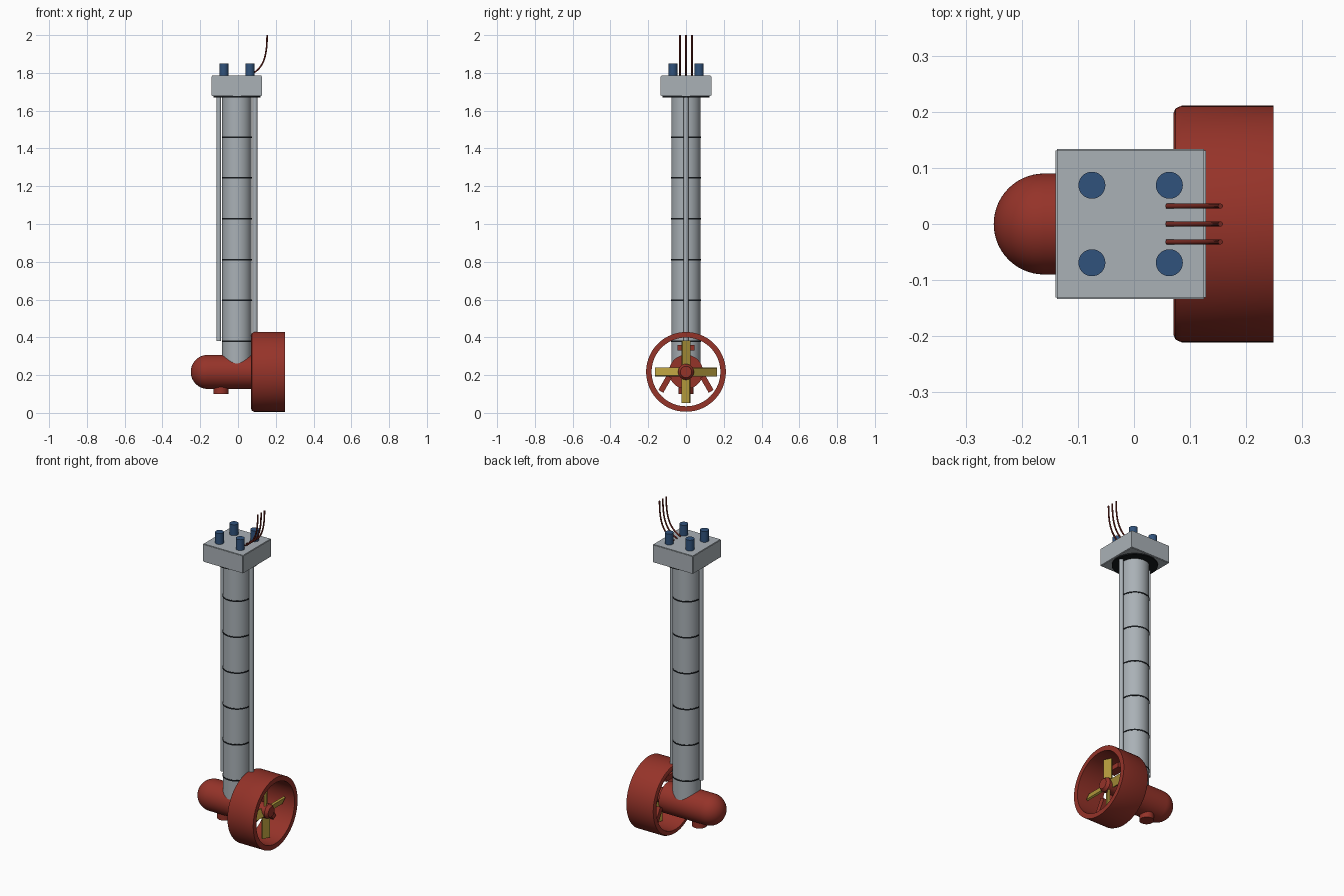
import bpy, bmesh
from math import sin, cos, pi, radians
from mathutils import Matrix, Vector

cube = bpy.data.objects.get("Cube")
if cube:
    bpy.data.objects.remove(cube, do_unlink=True)


def material(name, rgb):
    m = bpy.data.materials.new(name)
    m.use_nodes = True
    m.diffuse_color = (*rgb, 1)
    m.node_tree.nodes["Principled BSDF"].inputs["Base Color"].default_value = (*rgb, 1)
    return m


RED = material("red paint", (0.30, 0.033, 0.022))
GREY = material("light grey metal", (0.40, 0.44, 0.47))
BLACK = material("black rubber", (0.008, 0.01, 0.012))
BLUE = material("blue bolt", (0.03, 0.085, 0.2))
BRASS = material("brass", (0.45, 0.32, 0.045))
CABLE = material("dark red cable", (0.16, 0.02, 0.014))


def finish(name, bm, mat, smooth=True):
    bmesh.ops.recalc_face_normals(bm, faces=bm.faces)
    me = bpy.data.meshes.new(name)
    bm.to_mesh(me)
    bm.free()
    ob = bpy.data.objects.new(name, me)
    bpy.context.collection.objects.link(ob)
    me.materials.append(mat)
    if smooth:
        bpy.ops.object.select_all(action='DESELECT')
        ob.select_set(True)
        bpy.context.view_layer.objects.active = ob
        bpy.ops.object.shade_smooth_by_angle(angle=radians(35))
    return ob


def lathe(name, profile, mat, centre, axis="Z", closed=False, steps=64):
    """Spin (distance along axis, radius) points around an axis."""
    bm = bmesh.new()
    verts = [bm.verts.new((r, 0, a)) for a, r in profile]
    pairs = list(zip(verts, verts[1:]))
    if closed:
        pairs.append((verts[-1], verts[0]))
    edges = [bm.edges.new(p) for p in pairs]
    bmesh.ops.spin(bm, geom=verts + edges, cent=(0, 0, 0), axis=(0, 0, 1),
                   angle=2 * pi, steps=steps, use_merge=True)
    bmesh.ops.remove_doubles(bm, verts=bm.verts, dist=1e-5)
    if axis == "X":
        bm.transform(Matrix.Rotation(pi / 2, 4, 'Y'))
    bm.transform(Matrix.Translation(centre))
    return finish(name, bm, mat)


def rod(name, r, z0, z1, mat, x, y, steps=32):
    return lathe(name, [(z0, 0), (z0, r), (z1, r), (z1, 0)], mat, (x, y, 0), steps=steps)


def box(name, size, mat, matrix, bevel=0.0):
    bm = bmesh.new()
    bmesh.ops.create_cube(bm, size=1)
    bmesh.ops.scale(bm, vec=size, verts=bm.verts)
    if bevel:
        bmesh.ops.bevel(bm, geom=bm.edges[:], offset=bevel, segments=2, affect='EDGES')
    bm.transform(matrix)
    return finish(name, bm, mat, smooth=False)


CX = -0.006    # column axis
AZ = 0.217     # pod axis height

# Column with side pipes and joint rings
rod("column", 0.078, 0.22, 1.69, GREY, CX, 0, 64)
for side, name in ((-1, "right_pipe"), (1, "left_pipe")):
    rod(name, 0.013, 0.38, 1.69, GREY, CX + side * 0.096, 0, 24)
for i in range(6):
    z = 0.38 + 0.216 * i
    lathe(f"joint_ring_{i + 1}",
          [(z - 0.004, 0.07), (z - 0.004, 0.0795), (z + 0.004, 0.0795), (z + 0.004, 0.07)],
          BLACK, (CX, 0, 0), closed=True)

# Mounting head, gasket and bolts
box("head_block", (0.268, 0.268, 0.108), GREY, Matrix.Translation((CX, 0, 1.731)), 0.003)
rod("head_gasket", 0.125, 1.67, 1.68, BLACK, CX, 0, 64)
for sx in (-1, 1):
    for sy in (-1, 1):
        rod("head_bolt", 0.024, 1.78, 1.85, BLUE, CX + sx * 0.069, sy * 0.069)

# Cables sweeping out and up from the head
for i, y in enumerate((-0.032, 0, 0.032)):
    cu = bpy.data.curves.new(f"cable_{i + 1}", 'CURVE')
    cu.dimensions = '3D'
    cu.bevel_depth = 0.0045
    cu.bevel_resolution = 3
    cu.use_fill_caps = True
    cu.resolution_u = 16
    sp = cu.splines.new('BEZIER')
    sp.bezier_points.add(1)
    for p, co, pull in zip(sp.bezier_points, ((0.058, y, 1.788), (0.154, y, 2.0)),
                           ((0.075, 0, 0.03), (0, 0, 0.12))):
        p.co = co
        p.handle_left = Vector(co) - Vector(pull)
        p.handle_right = Vector(co) + Vector(pull)
    cu.materials.append(CABLE)
    ob = bpy.data.objects.new(cu.name, cu)
    bpy.context.collection.objects.link(ob)
    bpy.ops.object.select_all(action='DESELECT')
    ob.select_set(True)
    bpy.context.view_layer.objects.active = ob
    bpy.ops.object.convert(target='MESH')

# Motor pod with round nose and a plug below
R = 0.09
nose = [(-0.16 - R * cos(t), R * sin(t)) for t in (pi / 2 * k / 14 for k in range(15))]
lathe("motor_pod", nose + [(0.12, R), (0.12, 0)], RED, (0, 0, AZ), "X")
rod("drain_plug", 0.04, 0.10, 0.16, RED, -0.09, 0)

# Duct ring around the propeller
lathe("duct", [(0.07, 0.182), (0.07, 0.197), (0.074, 0.206), (0.085, 0.211),
               (0.249, 0.211), (0.249, 0.182)],
      RED, (0, 0, AZ), "X", closed=True, steps=96)

# Struts between pod and duct
for i in range(3):
    a = pi / 2 + i * 2 * pi / 3
    place = Matrix.Translation((0.125, 0.128 * cos(a), AZ + 0.128 * sin(a)))
    turn = Matrix.Rotation(-i * 2 * pi / 3, 4, 'X')
    box(f"strut_{i + 1}", (0.05, 0.09, 0.03), RED, place @ turn)

# Propeller hub and blades
lathe("propeller_hub", [(0.11, 0), (0.11, 0.042), (0.205, 0.042), (0.222, 0.03), (0.222, 0)],
      RED, (0, 0, AZ), "X", steps=32)
for i in range(4):
    place = Matrix.Translation((0.185, 0, AZ)) @ Matrix.Rotation(i * pi / 2, 4, 'X')
    pitch = Matrix.Translation((0, 0, 0.098)) @ Matrix.Rotation(radians(25), 4, 'Z')
    box(f"blade_{i + 1}", (0.012, 0.047, 0.134), BRASS, place @ pitch)
